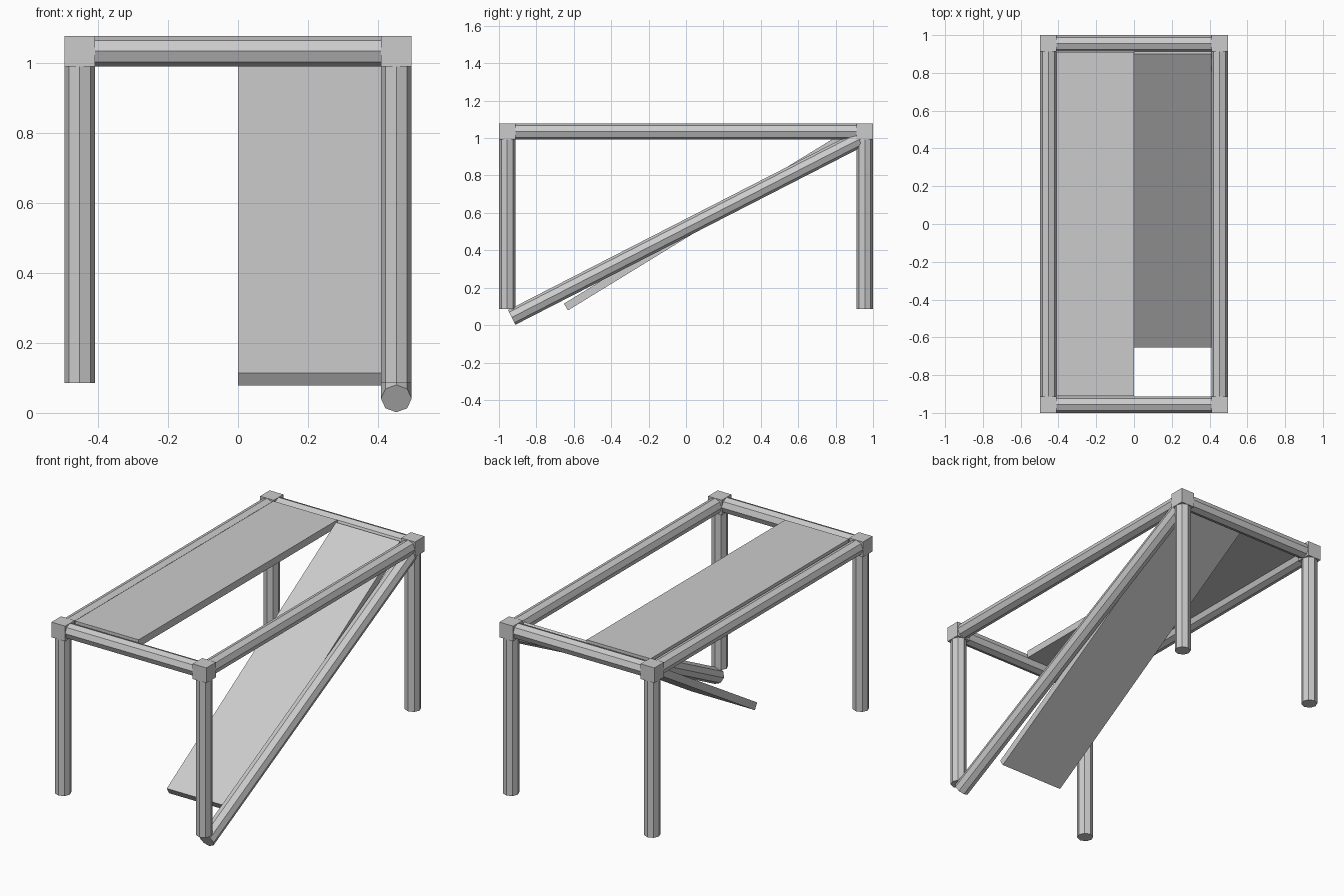
import bpy, bmesh, math
from mathutils import Vector, Matrix

if "Cube" in bpy.data.objects:
    bpy.data.objects.remove(bpy.data.objects["Cube"])

X, Y, Z = 0.453, 0.956, 1.035      # corner block centres
S = 0.088                          # block size = bar diameter
LEG_BOTTOM = 0.085
PANEL = (0.41, 1.82, 0.042)        # width, length, thickness


def add_object(name, bm):
    mesh = bpy.data.meshes.new(name)
    bm.to_mesh(mesh)
    bm.free()
    obj = bpy.data.objects.new(name, mesh)
    bpy.context.collection.objects.link(obj)
    return obj


def bar(name, a, b):
    """Eight-sided bar from a to b."""
    a, b = Vector(a), Vector(b)
    d = b - a
    bm = bmesh.new()
    m = Matrix.Translation((a + b) / 2) @ d.to_track_quat('Z', 'Y').to_matrix().to_4x4()
    bmesh.ops.create_cone(bm, cap_ends=True, segments=8, radius1=S / 2,
                          radius2=S / 2, depth=d.length, matrix=m)
    return add_object(name, bm)


def box(name, size, centre, tilt=0.0):
    """Box tilted about the x axis."""
    bm = bmesh.new()
    m = (Matrix.Translation(centre) @ Matrix.Rotation(tilt, 4, 'X')
         @ Matrix.Diagonal((*size, 1)))
    bmesh.ops.create_cube(bm, size=1, matrix=m)
    return add_object(name, bm)


# Corner blocks and legs
for sx, side in ((-1, "left"), (1, "right")):
    for sy, end in ((-1, "front"), (1, "back")):
        box(f"{end}_{side}_corner", (S, S, S), (sx * X, sy * Y, Z))
        bar(f"{end}_{side}_leg", (sx * X, sy * Y, LEG_BOTTOM), (sx * X, sy * Y, Z - S / 2))

# Top rails between the blocks
for s, side, end in ((-1, "left", "front"), (1, "right", "back")):
    bar(f"{side}_rail", (s * X, S / 2 - Y, Z), (s * X, Y - S / 2, Z))
    bar(f"{end}_rail", (S / 2 - X, s * Y, Z), (X - S / 2, s * Y, Z))

# Sloping brace on the right side
bar("diagonal_brace", (X, -0.932, 0.041), (X, 0.925, 0.993))

# Flat panel on the left half
box("flat_panel", PANEL, (-PANEL[0] / 2, 0, 1.054))

# Sloping panel on the right half
box("sloping_panel", PANEL, (PANEL[0] / 2, 0.134, 0.572), math.radians(31.5))
